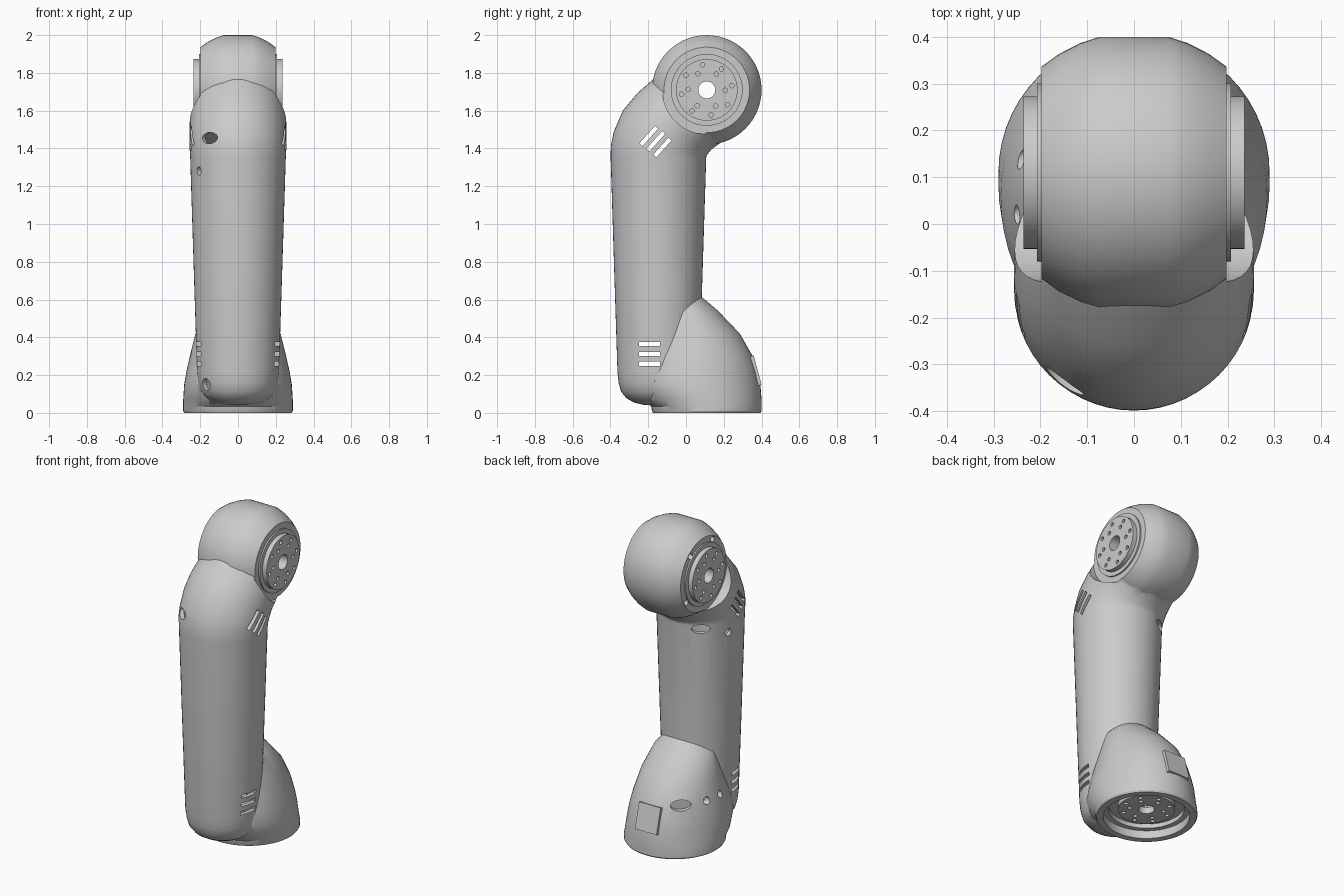
import bpy, bmesh
from math import sin, cos, pi, radians, atan2
from mathutils import Matrix, Vector

if "Cube" in bpy.data.objects:
    bpy.data.objects.remove(bpy.data.objects["Cube"])

SEG = 56
HY, HZ = 0.11, 1.71          # head axis position


def obj_from(bm, name):
    bmesh.ops.recalc_face_normals(bm, faces=bm.faces)
    me = bpy.data.meshes.new(name)
    bm.to_mesh(me)
    bm.free()
    ob = bpy.data.objects.new(name, me)
    bpy.context.collection.objects.link(ob)
    return ob


def skin(name, rings):
    bm = bmesh.new()
    loops = [[bm.verts.new(p) for p in r] for r in rings]
    for a, b in zip(loops, loops[1:]):
        for i in range(SEG):
            j = (i + 1) % SEG
            bm.faces.new((a[i], a[j], b[j], b[i]))
    bm.faces.new(loops[0])
    bm.faces.new(loops[-1])
    return obj_from(bm, name)


def oval(yf, zf, yb, zb, rx, inset=0.0):
    # ellipse spanning a front and a back point, half width rx
    f, b = Vector((0, yf, zf)), Vector((0, yb, zb))
    c, h = (f + b) / 2, (b - f) / 2
    h = h * ((h.length - inset) / h.length)
    return [c + h * sin(2 * pi * i / SEG) + Vector(((rx - inset) * cos(2 * pi * i / SEG), 0, 0))
            for i in range(SEG)]


def wheel(x, r):
    return [Vector((x, HY + r * cos(2 * pi * i / SEG), HZ + r * sin(2 * pi * i / SEG))) for i in range(SEG)]


def cyl(bm, r, depth, m, n=SEG):
    bmesh.ops.create_cone(bm, cap_ends=True, segments=n, radius1=r, radius2=r, depth=depth, matrix=m)


def boolean(ob, other, op='DIFFERENCE'):
    m = ob.modifiers.new('bool', 'BOOLEAN')
    m.operation, m.solver, m.object = op, 'EXACT', other
    bpy.context.view_layer.objects.active = ob
    bpy.ops.object.modifier_apply(modifier=m.name)
    bpy.data.objects.remove(other)


def smooth(ob):
    bpy.ops.object.select_all(action='DESELECT')
    ob.select_set(True)
    bpy.context.view_layer.objects.active = ob
    bpy.ops.object.shade_smooth_by_angle(angle=radians(28))


T = Matrix.Translation
ALONG_X = Matrix.Rotation(pi / 2, 4, 'Y')

# Arm shaft: domed foot, tapering tube, bent elbow
CY = -0.146
shaft = [(CY - r, z, CY + r, z, r) for r, z in
         ((0.03, 0.04), (0.08, 0.043), (0.13, 0.055), (0.17, 0.078), (0.198, 0.113),
          (0.211, 0.16), (0.217, 0.22), (0.235, 0.78), (0.253, 1.35))]
shaft += [(-0.398, 1.415, 0.108, 1.36, 0.256), (-0.382, 1.49, 0.116, 1.372, 0.257),
          (-0.335, 1.60, 0.135, 1.395, 0.257), (-0.26, 1.69, 0.175, 1.425, 0.255),
          (-0.17, 1.77, 0.25, 1.465, 0.25), (-0.06, 1.85, 0.3, 1.52, 0.19)]
# Leaning base dome
base = [(-0.175, 0, 0.394, 0, 0.284), (-0.18, 0.01, 0.4, 0.01, 0.29), (-0.185, 0.035, 0.4, 0.035, 0.29),
        (-0.235, 0.07, 0.4, 0.07, 0.29), (-0.28, 0.15, 0.394, 0.15, 0.285),
        (-0.27, 0.22, 0.378, 0.22, 0.273), (-0.25, 0.3, 0.353, 0.3, 0.255),
        (-0.2, 0.42, 0.285, 0.42, 0.225), (-0.165, 0.54, 0.17, 0.54, 0.185),
        (-0.13, 0.6, 0.1, 0.6, 0.13), (-0.1, 0.63, 0.06, 0.63, 0.08)]
# Rounded head
head = [(0.075, 0.29), (0.115, 0.277), (0.16, 0.254), (0.2, 0.225)]
head = [(-x, r) for x, r in reversed(head)] + head

shell = skin('arm_shell', [oval(*r) for r in shaft])
boolean(shell, skin('base_dome', [oval(*r) for r in base]), 'UNION')
boolean(shell, skin('head_ball', [wheel(x, r) for x, r in head]), 'UNION')

# Hollow interiors
boolean(shell, skin('shaft_cavity', [oval(*r, inset=0.025) for r in shaft[3:12]]))
mouth = [(-0.175, -0.02, 0.395, -0.02, 0.285), (-0.175, 0.05, 0.395, 0.05, 0.285)]
boolean(shell, skin('base_cavity', [oval(*r, inset=0.04) for r in mouth + base[4:9]]))
boolean(shell, skin('head_cavity', [wheel(x, r) for x, r in
                                    ((-0.17, 0.215), (-0.075, 0.265), (0.075, 0.265), (0.17, 0.215))]))

# Flat round recesses either side of the head, and the axle bore
bm = bmesh.new()
for s in (-1, 1):
    cyl(bm, 0.235, 0.2, T((s * 0.298, HY, HZ)) @ ALONG_X)
boolean(shell, obj_from(bm, 'side_recess'))
bm = bmesh.new()
cyl(bm, 0.045, 1, T((0, HY, HZ)) @ ALONG_X, 32)
for dy, dz in ((-0.09, 0.185), (0.13, 0.16), (0.17, -0.115)):
    cyl(bm, 0.018, 0.08, T((-0.2, HY + dy, HZ + dz)) @ ALONG_X, 20)
boolean(shell, obj_from(bm, 'head_bores'))

# Vent slots through both sides
bm = bmesh.new()
slots = [(-0.193, z, 0, 0.11) for z in (0.365, 0.312, 0.26)]
slots += [(-0.197, 1.466, 48, 0.125), (-0.16, 1.438, 48, 0.125), (-0.125, 1.405, 48, 0.12)]
for y, z, a, length in slots:
    bmesh.ops.create_cube(bm, size=1, matrix=T((0, y, z)) @ Matrix.Rotation(radians(a), 4, 'X')
                          @ Matrix.Diagonal((0.8, length, 0.022, 1)))
boolean(shell, obj_from(bm, 'vent_slots'))

# Oval and small port holes: x, y, z, axis y, width, height
bm = bmesh.new()
for x, y, z, cy, w, h in ((-0.16, -0.35, 1.455, CY, 0.10, 0.06), (-0.17, -0.27, 0.15, CY, 0.07, 0.065),
                          (-0.145, 0.06, 1.33, CY, 0.11, 0.055), (-0.24, -0.075, 1.285, CY, 0.045, 0.045),
                          (-0.21, -0.29, 1.28, CY, 0.04, 0.045), (-0.18, 0.30, 0.31, HY, 0.12, 0.06),
                          (-0.25, 0.14, 0.31, HY, 0.045, 0.045), (-0.25, 0.02, 0.31, HY, 0.04, 0.045)):
    turn = Matrix.Rotation(atan2(y - cy, x), 4, 'Z')
    cyl(bm, 0.5, 0.1, T((x, y, z)) @ turn @ Matrix.Diagonal((1, w, h, 1)) @ ALONG_X, 24)
boolean(shell, obj_from(bm, 'port_holes'))
smooth(shell)


def flange(name, m, plate_r):
    # backing plate plus drilled disc, facing local +z
    bm = bmesh.new()
    cyl(bm, plate_r, 0.012, m @ T((0, 0, 0.002)))
    disc = obj_from(bm, name + '_plate')
    bm = bmesh.new()
    cyl(bm, 0.163, 0.029, m @ T((0, 0, 0.0225)))
    boolean(disc, obj_from(bm, 'disc'), 'UNION')
    bm = bmesh.new()
    cyl(bm, 0.045, 0.2, m, 32)
    for r, n, a0 in ((0.135, 8, 0.17), (0.098, 6, 0.5)):
        for i in range(n):
            a = a0 + 2 * pi * i / n
            cyl(bm, 0.012, 0.04, m @ T((r * cos(a), r * sin(a), 0.032)), 14)
    boolean(disc, obj_from(bm, 'drill'))
    disc.name = name
    smooth(disc)


# Joint flanges: both sides of the head and inside the base mouth
flange('right_joint_flange', T((0.199, HY, HZ)) @ ALONG_X, 0.19)
flange('left_joint_flange', T((-0.199, HY, HZ)) @ Matrix.Rotation(-pi / 2, 4, 'Y'), 0.19)
flange('base_joint_flange', T((0, HY, 0.085)) @ Matrix.Rotation(pi, 4, 'X'), 0.225)

# Stepped ring lining the base mouth
ring_bm = bmesh.new()
cyl(ring_bm, 0.25, 0.03, T((0, HY, 0.065)))
ring = obj_from(ring_bm, 'base_inner_ring')
bm = bmesh.new()
cyl(bm, 0.215, 0.1, T((0, HY, 0.065)))
boolean(ring, obj_from(bm, 'ring_bore'))
smooth(ring)

# Square cover plate on the back of the base
bm = bmesh.new()
bmesh.ops.create_cube(bm, size=1, matrix=T((0, 0.362, 0.222)) @ Matrix.Rotation(radians(15), 4, 'X')
                      @ Matrix.Diagonal((0.15, 0.036, 0.16, 1)))
obj_from(bm, 'back_cover_plate')
